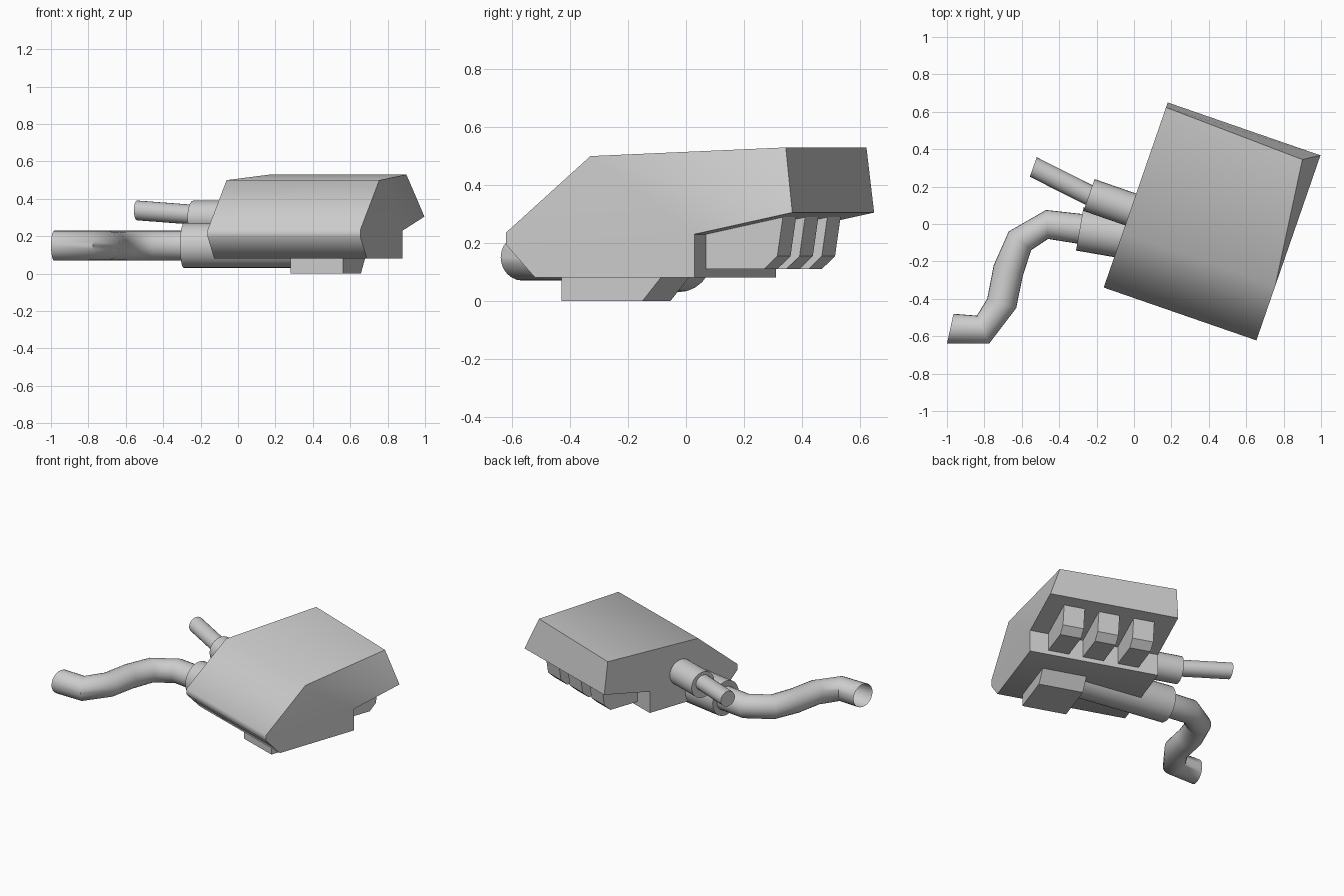
import bpy, bmesh, math
from mathutils import Vector

if "Cube" in bpy.data.objects:
    bpy.data.objects.remove(bpy.data.objects["Cube"])

U = Vector((0.945, -0.327, 0))   # direction along the housing's width
V = Vector((0.327, 0.945, 0))    # direction from housing front to back
U.normalize(); V.normalize()


def local(u, v, z):
    return U * u + V * v + Vector((0, 0, z))


def finish(name, bm, angle):
    bmesh.ops.recalc_face_normals(bm, faces=bm.faces)
    me = bpy.data.meshes.new(name)
    bm.to_mesh(me)
    bm.free()
    ob = bpy.data.objects.new(name, me)
    bpy.context.collection.objects.link(ob)
    me.shade_smooth()
    me.set_sharp_from_angle(angle=math.radians(angle))
    return ob


def prism(name, profile, u0, u1, angle=30, moved=None):
    """Extrude a (v, z) profile along U; 'moved' = (index, u, v) shifts one end corner."""
    bm = bmesh.new()
    a = [bm.verts.new(local(u0, v, z)) for v, z in profile]
    b = [bm.verts.new(local(u1, v, z)) for v, z in profile]
    n = len(profile)
    for i in range(n):
        j = (i + 1) % n
        bm.faces.new((a[i], a[j], b[j], b[i]))
    bm.faces.new(a)
    if moved:
        i, u, v = moved
        b[i].co = local(u, v, profile[i][1])
        bm.faces.new((b[i - 1], b[i], b[i + 1]))
        bm.faces.new(b[:i] + b[i + 1:])
    else:
        bm.faces.new(b)
    return finish(name, bm, angle)


def tube(name, sections, r, start_cap=True, end_cap=True, sides=24):
    """Loft rings; each section is (x, y of one side, x, y of other side, centre z)."""
    bm = bmesh.new()
    rings = []
    for x0, y0, x1, y1, z in sections:
        c = Vector(((x0 + x1) / 2, (y0 + y1) / 2, z))
        h = Vector(((x1 - x0) / 2, (y1 - y0) / 2, 0))
        ring = []
        for k in range(sides):
            t = 2 * math.pi * k / sides
            ring.append(bm.verts.new(c + h * math.cos(t) + Vector((0, 0, r * math.sin(t)))))
        rings.append(ring)
    for p, q in zip(rings, rings[1:]):
        for k in range(sides):
            m = (k + 1) % sides
            bm.faces.new((p[k], p[m], q[m], q[k]))
    if start_cap:
        bm.faces.new(rings[0])
    if end_cap:
        bm.faces.new(rings[-1])
    return finish(name, bm, 50)


# Main housing, stepped underneath at the back, one top corner pulled in
prism("housing",
      [(-0.374, 0.235), (-0.065, 0.50), (0.645, 0.53), (0.673, 0.305),
       (0.315, 0.23), (0.315, 0.08), (-0.267, 0.08), (-0.374, 0.195)],
      -0.042, 0.822, angle=50, moved=(2, 0.738, 0.62))

# Row of three blocks in the step
for i in range(3):
    u = 0.09 + 0.235 * i
    prism(f"step_block_{i + 1}",
          [(0.30, 0.24), (0.30, 0.11), (0.528, 0.11), (0.576, 0.155), (0.597, 0.295)],
          u, u + 0.14)

# Foot plate below the housing
prism("foot_plate", [(-0.223, 0.09), (-0.223, 0.0), (0.073, 0.0), (0.148, 0.09)], 0.374, 0.67)

# Large sleeve running under the housing into the foot plate
tube("large_sleeve", [(-0.31, -0.142, -0.27, 0.09, 0.15), (0.37, -0.259, 0.41, -0.027, 0.15)], 0.12)

# Curved open pipe
tube("curved_pipe",
     [(-1.0, -0.64, -0.965, -0.48, 0.15), (-0.775, -0.64, -0.84, -0.49, 0.15),
      (-0.63, -0.45, -0.785, -0.40, 0.15), (-0.595, -0.28, -0.75, -0.22, 0.15),
      (-0.55, -0.14, -0.67, -0.04, 0.15), (-0.46, -0.08, -0.47, 0.075, 0.15),
      (-0.27, -0.11, -0.245, 0.05, 0.15)], 0.08, start_cap=False)

# Small sleeve and the thin straight pipe in it
tube("small_sleeve", [(-0.27, 0.07, -0.211, 0.24, 0.30), (0.03, -0.034, 0.089, 0.136, 0.30)], 0.09)
tube("thin_pipe", [(-0.557, 0.253, -0.52, 0.357, 0.338), (-0.245, 0.095, -0.195, 0.193, 0.314)], 0.053)
